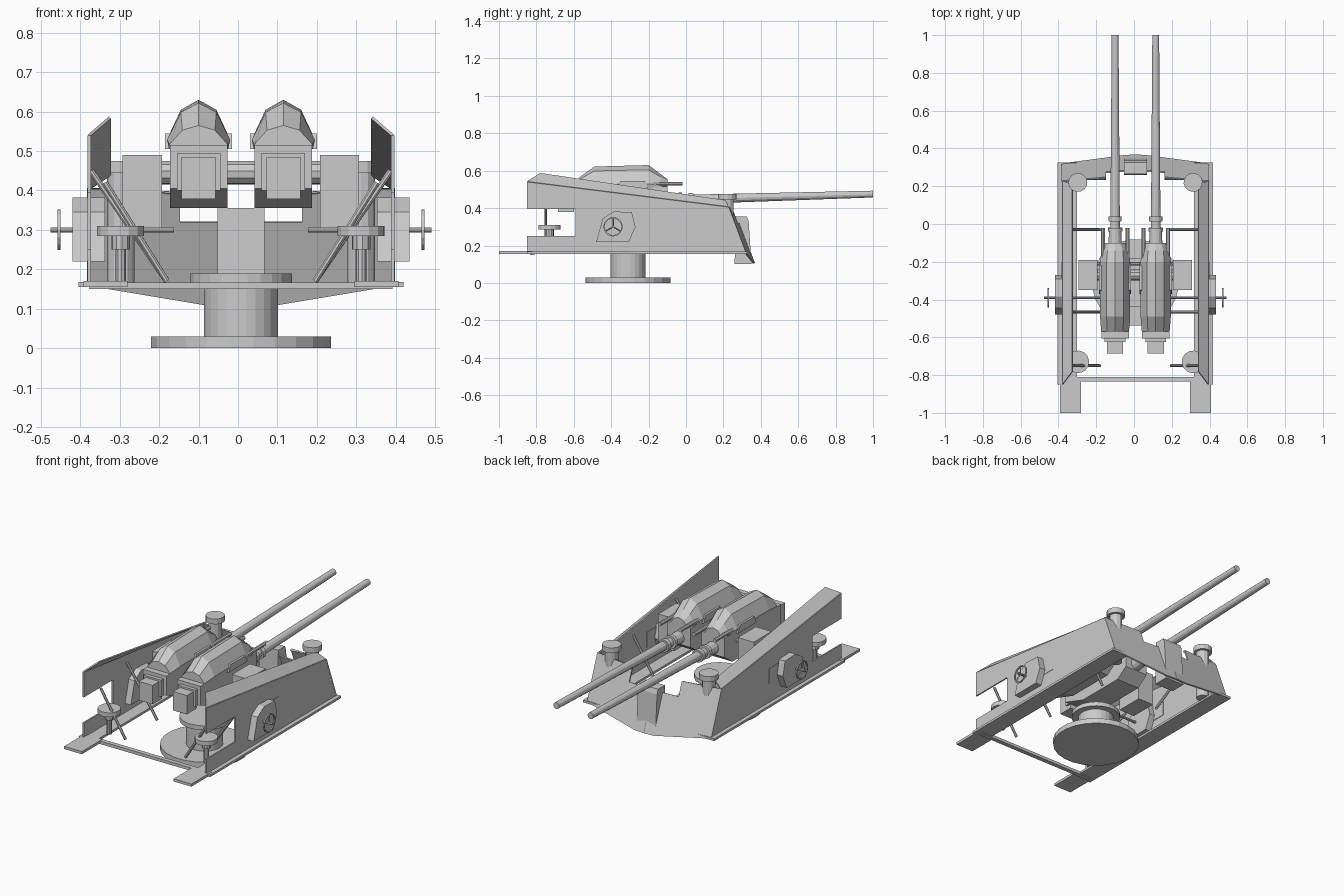
import bpy, bmesh, math
from mathutils import Vector

if "Cube" in bpy.data.objects:
    bpy.data.objects.remove(bpy.data.objects["Cube"])

CX = 0.0075   # turret symmetry plane


def mesh(name, verts, faces, thick=0.0):
    me = bpy.data.meshes.new(name)
    bm = bmesh.new()
    vs = [bm.verts.new((v[0] + CX, v[1], v[2])) for v in verts]
    for f in faces:
        bm.faces.new([vs[i] for i in f])
    bmesh.ops.recalc_face_normals(bm, faces=bm.faces[:])
    bm.to_mesh(me)
    bm.free()
    ob = bpy.data.objects.new(name, me)
    bpy.context.collection.objects.link(ob)
    if thick:
        m = ob.modifiers.new("thickness", 'SOLIDIFY')
        m.thickness = thick
        m.offset = 0
    return ob


def loft(name, rings):
    n = len(rings[0])
    verts = [p for r in rings for p in r]
    faces = [[k * n + i, k * n + (i + 1) % n, (k + 1) * n + (i + 1) % n, (k + 1) * n + i]
             for k in range(len(rings) - 1) for i in range(n)]
    faces += [list(range(n)), list(range(len(verts) - n, len(verts)))]
    return mesh(name, verts, faces)


def slab(name, x0, x1, prof):
    """Extrude a (y, z) profile along x."""
    return loft(name, [[(x, y, z) for y, z in prof] for x in (x0, x1)])


def box(name, x0, x1, y0, y1, z0, z1):
    return slab(name, x0, x1, [(y0, z0), (y1, z0), (y1, z1), (y0, z1)])


def rod(name, a, b, r0, r1=None, n=8):
    a, b = Vector(a), Vector(b)
    d = (b - a).normalized()
    u = d.orthogonal().normalized()
    v = d.cross(u)
    r1 = r0 if r1 is None else r1
    angs = [2 * math.pi * (i + 0.5) / n for i in range(n)]
    return loft(name, [[c + r * (u * math.cos(t) + v * math.sin(t)) for t in angs]
                       for c, r in ((a, r0), (b, r1))])


# pedestal
for name, r, z0, z1 in (("base_disc", .23, 0, .03), ("pedestal_column", .095, .03, .17),
                        ("turntable_disc", .13, .165, .19)):
    rod(name, (0, -.31, z0), (0, -.31, z1), r, n=24)

# rear crossbar
box("rear_crossbar", -.385, .385, -.835, -.81, .15, .167)


# sloped front shield: a notched V plate
def sh(x, z):
    return (x, .365 - .07 * abs(x) - .375 * (z - .105), z)


for s in (-1, 1):
    mesh("front_shield", [sh(s * x, z) for x, z in
                          ((.39, .16), (.39, .405), (.155, .395), (.155, .32), (0, .32), (0, .105), (.06, .105))],
         [range(7)], .008)
    mesh("shield_lip", [sh(s * .385, .405), sh(s * .155, .395),
                        (s * .155, .235, .39), (s * .31, .235, .40)], [range(4)], .006)
slab("shield_centre_box", -.06, .06, [(.26, .10), (.35, .10), (.335, .33), (.325, .355), (.265, .355)])

for s in (-1, 1):
    # armoured side wall with rear cut-out
    prof = [(-.85, .165), (.318, .165), (.228, .405), (-.85, .54), (-.85, .395),
            (-.59, .395), (-.59, .25), (-.85, .25)]
    slab("side_wall", s * .381, s * .389, prof)
    # inward sloping top flange
    mesh("wall_flange", [(s * .385, -.85, .54), (s * .385, .228, .405),
                         (s * .3325, .21, .44), (s * .3325, -.78, .585)], [range(4)], .007)
    # bottom rail and foot plate
    box("side_rail", s * .31, s * .412, -.85, .325, .155, .168)
    box("foot_plate", s * .288, s * .4, -1.0, -.82, .155, .17)

    # training gearbox, hatch and handwheel
    slab("gearbox", s * .345, s * .427, [(-.48, .22), (-.445, .345), (-.385, .382), (-.29, .378),
                                         (-.27, .30), (-.305, .22)])
    box("side_hatch", s * .378, s * .391, -.31, -.20, .275, .36)
    c = Vector((s * .462, -.39, .30))
    rod("wheel_axle", (s * .17, -.39, .30), (s * .483, -.39, .30), .007)
    rings = []
    n = 16
    for i in range(n):
        t = 2 * math.pi * i / n
        e = Vector((0, math.cos(t), math.sin(t)))
        rings.append([c + e * (.048 + .005 * math.cos(q)) + Vector((.005 * math.sin(q), 0, 0))
                      for q in (0.8, 2.36, 3.93, 5.5)])
    mesh("handwheel_rim", [p for r in rings for p in r],
         [[i * 4 + k, i * 4 + (k + 1) % 4, (i + 1) % n * 4 + (k + 1) % 4, (i + 1) % n * 4 + k]
          for i in range(n) for k in range(4)])
    for k in range(3):
        t = math.pi / 2 + k * 2 * math.pi / 3
        rod("handwheel_spoke", c, c + Vector((0, math.cos(t), math.sin(t))) * .048, .004, n=4)

    # diagonal struts
    for y, x, z in ((-.03, .345, .42), (-.465, .38, .45), (-.75, .345, .42)):
        rod("diagonal_strut", (s * x, y, z), (s * .188, y, .17), .008)

    # crew seat and front bollard
    sx = s * .305
    rod("seat_stem", (sx, -.73, .165), (sx, -.73, .29), .014, n=10)
    rod("seat_collar", (sx, -.73, .25), (sx, -.73, .29), .024, n=10)
    rod("seat_disc", (sx, -.73, .285), (sx, -.73, .31), .06, n=14)
    rod("bollard_stem", (sx, .22, .165), (sx, .22, .45), .035, n=12)
    rod("bollard_cap", (sx, .22, .445), (sx, .22, .475), .05, n=14)

    # trunnion box
    box("trunnion_box", s * .20, s * .30, -.35, -.19, .305, .49)

rod("trunnion_tube", (-.22, -.27, .445), (.22, -.27, .445), .03, n=10)
rod("linkage_bar", (-.2, -.21, .462), (.2, -.21, .462), .01)

# twin guns
for s in (-1, 1):
    g = s * .1075
    slab("gun_body", g - .073, g + .073, [(-.605, .515), (-.605, .405), (-.46, .355), (-.17, .355),
                                          (-.10, .405), (-.10, .515)])
    # faceted hood
    rings = []
    for y, top, w in ((-.57, .565, .92), (-.49, .622, 1), (-.20, .630, 1), (-.14, .585, .9), (-.10, .555, .65)):
        h = top - .505
        half = [(.045, .8), (.08, .2), (.075, 0)]
        ring = [(0, 1)] + half + [(-a, b) for a, b in half[::-1]]
        rings.append([(g + a * w, y, .505 + b * h) for a, b in ring])
    loft("gun_hood", rings)
    box("breech_block", g - .043, g + .043, -.685, -.60, .378, .485)
    box("breech_step", g - .055, g + .055, -.625, -.60, .40, .495)
    for k in (-1, 1):
        x = g + k * .065
        rod("recoil_rod", (x, -.18, .53), (x, -.02, .53), .011)
        slab("hood_side_boss", g + k * .06, g + k * .085,
             [(-.37, .505), (-.2, .505), (-.22, .545), (-.35, .545)])
    # slightly elevated barrel
    rod("barrel_root", (g, -.12, .442), (g, -.03, .445), .036, .032, n=12)
    rod("barrel", (g, -.1, .443), (g, 1.0, .475), .026, .018, n=12)
    rod("barrel_collar", (g, .015, .446), (g, .04, .447), .035, n=12)
    rod("barrel_collar", (g, -.04, .445), (g, -.02, .4455), .038, n=12)
